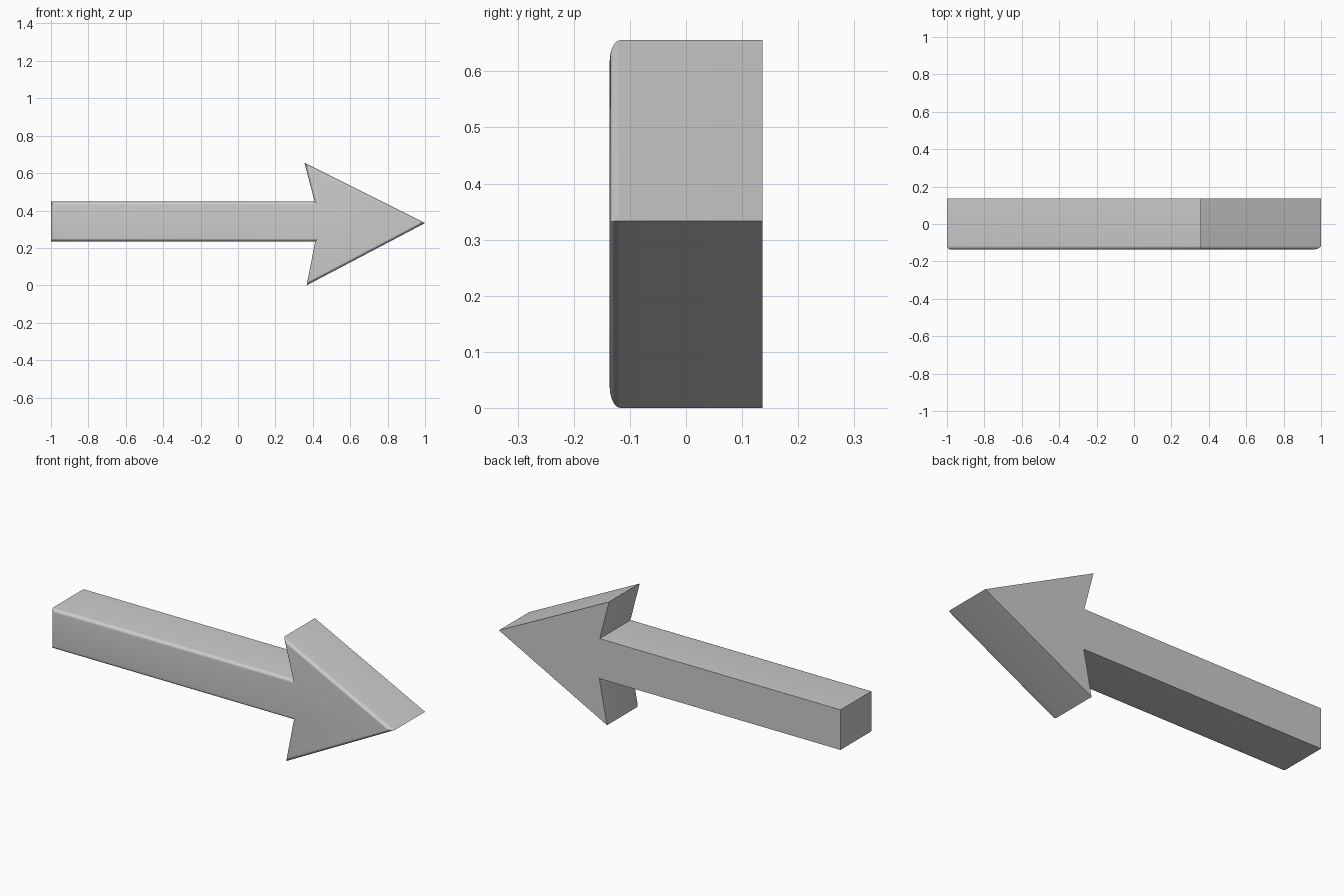
import bpy
import bmesh

cube = bpy.data.objects.get("Cube")
if cube:
    bpy.data.objects.remove(cube, do_unlink=True)

HALF_DEPTH = 0.136
ROUND = 0.02

# One plain grey for the whole arrow
grey = bpy.data.materials.new("light_grey")
grey.use_nodes = True
colour = (0.6, 0.6, 0.6, 1)
grey.diffuse_color = colour
grey.node_tree.nodes["Principled BSDF"].inputs["Base Color"].default_value = colour

# Arrow outline in x and z: shaft, swept barbs and tip
outline = [(-1, 0.235), (0.413, 0.235), (0.367, 0), (1, 0.333),
           (0.355, 0.656), (0.41, 0.447), (-1, 0.447)]

# Extrude the outline from front to back
bm = bmesh.new()
front = bm.faces.new([bm.verts.new((x, -HALF_DEPTH, z)) for x, z in outline])
front_edges = list(front.edges)
side = bmesh.ops.extrude_face_region(bm, geom=[front], use_keep_orig=True)
for v in side["geom"]:
    if isinstance(v, bmesh.types.BMVert):
        v.co.y = HALF_DEPTH
bmesh.ops.recalc_face_normals(bm, faces=bm.faces)

# Round the front rim only; the back stays sharp
bmesh.ops.bevel(bm, geom=front_edges, offset=ROUND, segments=5,
                profile=0.5, affect='EDGES', clamp_overlap=True)

mesh = bpy.data.meshes.new("arrow")
bm.to_mesh(mesh)
bm.free()
mesh.materials.append(grey)
arrow = bpy.data.objects.new("arrow", mesh)
bpy.context.collection.objects.link(arrow)

# Smooth the rounded rim while keeping the corners sharp
bpy.context.view_layer.objects.active = arrow
arrow.select_set(True)
bpy.ops.object.shade_smooth_by_angle(angle=0.6)
